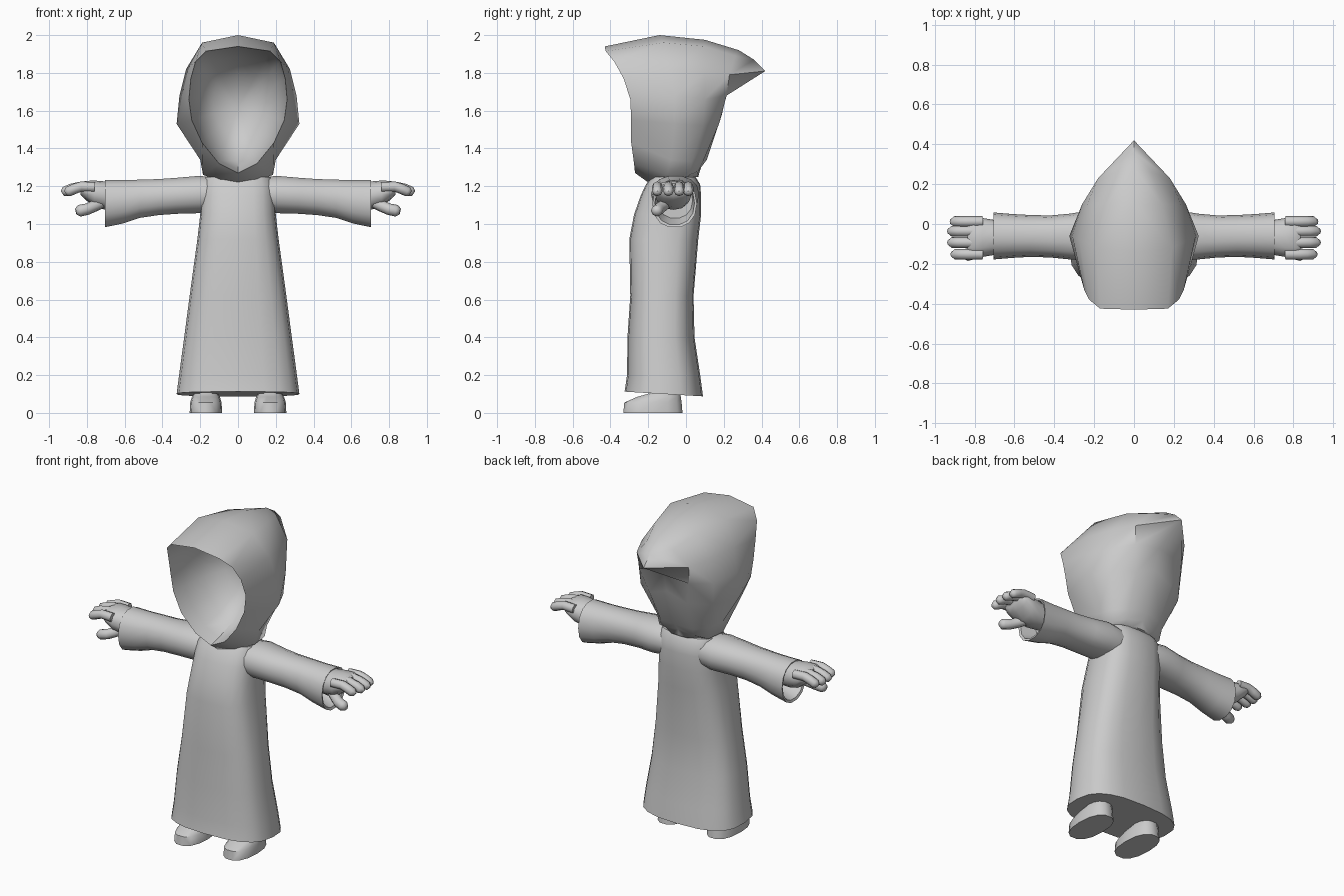
import bpy, bmesh, math
from mathutils import Vector

grey = bpy.data.materials.new("cloth grey")
grey.diffuse_color = (0.6, 0.6, 0.6, 1)


def finish(name, bm, angle=50, mirror=False):
    bmesh.ops.remove_doubles(bm, verts=bm.verts, dist=0.0005)
    bmesh.ops.recalc_face_normals(bm, faces=bm.faces)
    me = bpy.data.meshes.new(name)
    bm.to_mesh(me)
    bm.free()
    me.materials.append(grey)
    ob = bpy.data.objects.new(name, me)
    bpy.context.collection.objects.link(ob)
    bpy.ops.object.select_all(action='DESELECT')
    ob.select_set(True)
    bpy.context.view_layer.objects.active = ob
    bpy.ops.object.shade_smooth_by_angle(angle=math.radians(angle))
    if mirror:
        ob.modifiers.new("Mirror", 'MIRROR').use_bisect_axis[0] = False
    return ob


def loft(bm, rings, closed=True, caps=True):
    rows = [[bm.verts.new(p) for p in r] for r in rings]
    n = len(rows[0])
    for a, b in zip(rows, rows[1:]):
        for i in range(n if closed else n - 1):
            j = (i + 1) % n
            bm.faces.new((a[i], a[j], b[j], b[i]))
    if caps:
        bm.faces.new(rows[0])
        bm.faces.new(rows[-1])


def oval(n, ra, rb, power=1.0):
    pts = []
    for i in range(n):
        t = 2 * math.pi * i / n
        c, s = math.cos(t), math.sin(t)
        pts.append((ra * math.copysign(abs(c) ** power, c),
                    rb * math.copysign(abs(s) ** power, s)))
    return pts


def level(n, z, cx, hx, y0, y1, power=1.0, tilt=0.0):
    # horizontal ring, optionally higher at the front
    return [(cx + a, (y0 + y1) / 2 + b, z - tilt * b)
            for a, b in oval(n, hx, (y1 - y0) / 2, power)]


def upright(n, x, y0, y1, z0, z1):
    # ring facing along x
    return [(x, (y0 + y1) / 2 + a, (z0 + z1) / 2 + b)
            for a, b in oval(n, (y1 - y0) / 2, (z1 - z0) / 2, 0.9)]


# Robe body
bm = bmesh.new()
body = [(0.10, .325, -.325, .09), (0.20, .312, -.312, .075), (0.40, .285, -.31, .045),
        (0.62, .256, -.295, .04), (0.92, .215, -.30, .065), (1.05, .20, -.275, .08),
        (1.15, .195, -.24, .08), (1.21, .19, -.212, .075), (1.25, .175, -.18, .05)]
loft(bm, [level(20, z, 0, hx, y0, y1, 0.72, 0.06 if z < 0.15 else 0)
          for z, hx, y0, y1 in body])
finish("robe", bm)

# Hood: half rows from the rim to the back ridge, bottom to top, then mirrored
rim = [(0, -.27, 1.27), (.10, -.275, 1.32), (.19, -.29, 1.43), (.245, -.29, 1.55),
       (.26, -.295, 1.66), (.25, -.33, 1.77), (.225, -.38, 1.86), (.17, -.425, 1.915),
       (0, -.43, 1.94)]
middle = [(0, -.20, 1.22), (.10, -.17, 1.23), (.185, -.10, 1.26), (.20, -.08, 1.34),
          (.325, -.06, 1.53), (.31, -.06, 1.68), (.275, -.08, 1.82), (.19, -.12, 1.96),
          (0, -.14, 2.0)]
rear = [(0, -.07, 1.23), (.10, 0, 1.24), (.17, .02, 1.26), (.18, .03, 1.33),
        (.25, .09, 1.52), (.26, .10, 1.66), (.235, .10, 1.80), (.14, .10, 1.94),
        (0, .10, 1.975)]
corner = [(0, .065, 1.25), (.06, .06, 1.25), (.10, .065, 1.28), (.11, .09, 1.33),
          (.13, .175, 1.53), (.17, .215, 1.68), (.18, .23, 1.79), (.09, .26, 1.89),
          (0, .28, 1.92)]
ridge = [(0, .065, 1.25), (0, .07, 1.27), (0, .08, 1.30), (0, .11, 1.34),
         (0, .19, 1.58), (0, .22, 1.71), (0, .42, 1.81), (0, .36, 1.87), (0, .28, 1.92)]


def hollow(s, y):
    return [(x * s, y + (yy + .3) * s * .4, 1.62 + (z - 1.62) * s) for x, yy, z in rim]


rows = [[(0, .08, 1.62)] * 9, hollow(.5, .05), hollow(.82, -.07), hollow(.95, -.2),
        rim, middle, rear, corner, ridge]
bm = bmesh.new()
for side in (1, -1):
    loft(bm, [[(x * side, y, z) for x, y, z in r] for r in rows], False, False)
finish("hood", bm, 48)

# Sleeves, with a hollow cuff
bm = bmesh.new()
sleeve = [(.12, -.18, .06, 1.06, 1.25), (.21, -.185, .07, 1.055, 1.257),
          (.32, -.178, .052, 1.052, 1.247), (.42, -.168, .043, 1.045, 1.24),
          (.52, -.165, .045, 1.03, 1.237), (.61, -.17, .05, 1.0, 1.235),
          (.705, -.178, .058, .98, 1.235), (.70, -.165, .045, .995, 1.225),
          (.60, -.15, .035, 1.03, 1.22)]
loft(bm, [upright(14, *s) for s in sleeve])
finish("sleeves", bm, 50, True)

# Hands: palm, four fingers and a thumb
bm = bmesh.new()
palm = [(.58, -.13, .01, 1.08, 1.21), (.70, -.155, .02, 1.075, 1.225),
        (.76, -.165, .03, 1.09, 1.23), (.81, -.165, .03, 1.13, 1.228),
        (.835, -.15, .02, 1.155, 1.215)]
loft(bm, [upright(12, *s) for s in palm])


def finger(path, r):
    rings = []
    for i, p in enumerate(path):
        d = Vector(path[min(i + 1, len(path) - 1)]) - Vector(path[max(i - 1, 0)])
        u = d.cross((0, 0, 1)).normalized()
        v = u.cross(d).normalized()
        k = r * (.55 if i == len(path) - 1 else 1)
        rings.append([Vector(p) + u * a + v * b for a, b in oval(8, k, k)])
    loft(bm, rings)


for y, reach in ((-.152, -.012), (-.093, .005), (-.036, .005), (.012, -.008)):
    finger([(.76, y, 1.195), (.83, y, 1.198), (.875 + reach, y, 1.187),
            (.91 + reach, y, 1.172), (.925 + reach, y, 1.162)], .027)
finger([(.70, -.09, 1.125), (.76, -.125, 1.095), (.80, -.145, 1.078),
        (.84, -.155, 1.07), (.858, -.157, 1.066)], .031)
finish("hands", bm, 60, True)

# Shoes
bm = bmesh.new()
shoe = [(0, .17, .086, -.335, -.015), (.055, .17, .083, -.33, -.02),
        (.085, .17, .074, -.26, -.025), (.105, .17, .062, -.19, -.03),
        (.15, .17, .055, -.17, -.04)]
loft(bm, [level(14, z, cx, hx, y0, y1, .85) for z, cx, hx, y0, y1 in shoe])
finish("shoes", bm, 50, True)
